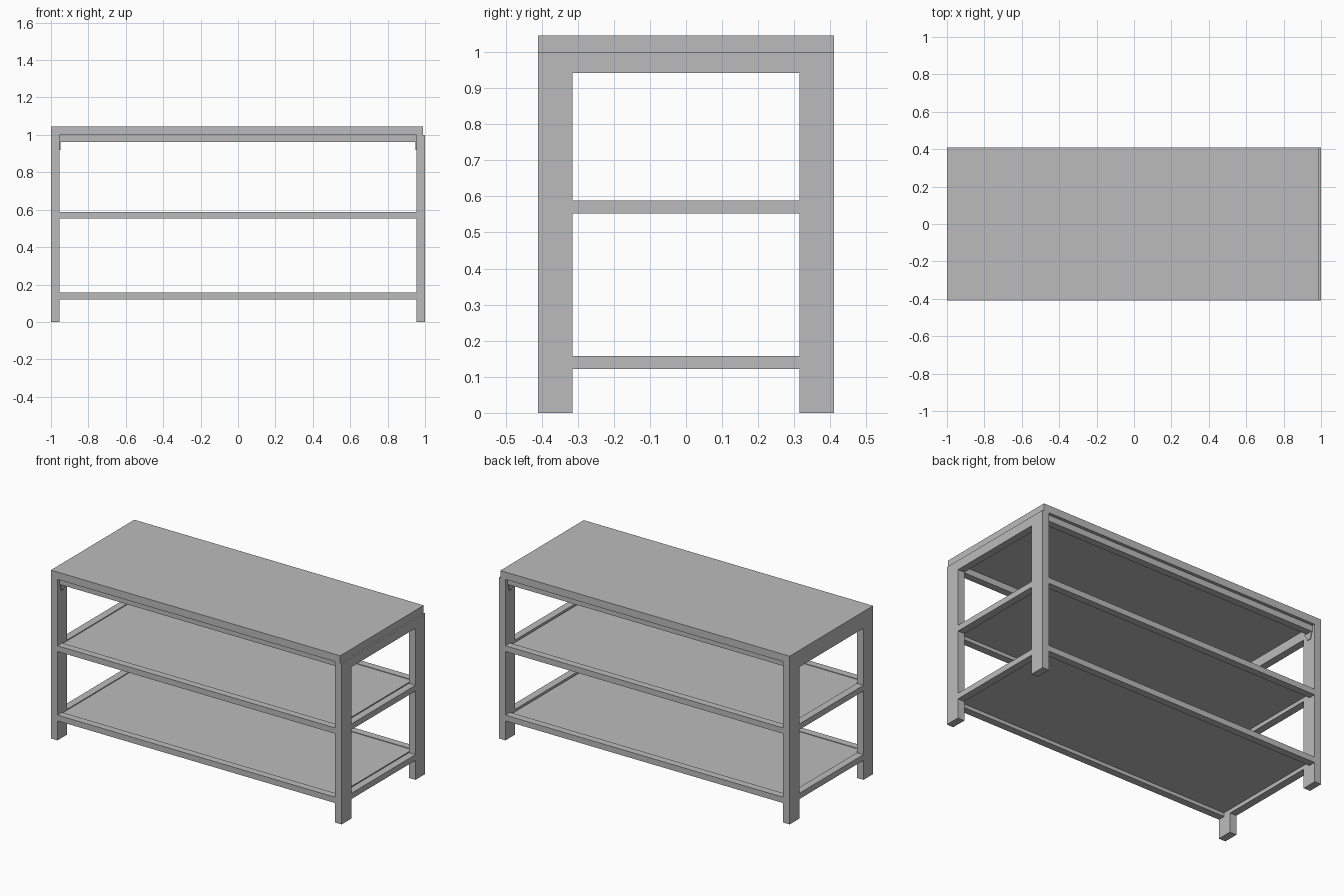
import bpy, bmesh

if "Cube" in bpy.data.objects:
    bpy.data.objects.remove(bpy.data.objects["Cube"])

grey = bpy.data.materials.new("grey_paint")
grey.diffuse_color = (0.5, 0.5, 0.5, 1)
grey.use_nodes = True
grey.node_tree.nodes["Principled BSDF"].inputs["Base Color"].default_value = grey.diffuse_color


def finish(name, bm):
    bmesh.ops.recalc_face_normals(bm, faces=bm.faces)
    mesh = bpy.data.meshes.new(name)
    bm.to_mesh(mesh)
    bm.free()
    mesh.materials.append(grey)
    bpy.context.collection.objects.link(bpy.data.objects.new(name, mesh))


def box(name, x, y, z):
    """Box from (min, max) pairs on each axis."""
    bm = bmesh.new()
    bmesh.ops.create_cube(bm, size=1)
    for v in bm.verts:
        v.co = [sum(r) / 2 + c * (r[1] - r[0]) for c, r in zip(v.co, (x, y, z))]
    finish(name, bm)


def span(sign, a, b):
    """Range a..b mirrored to the given side."""
    return tuple(sorted((sign * a, sign * b)))


def gusset(name, sx, sy):
    """Thin triangular plate on the inner face of a leg."""
    bm = bmesh.new()
    outline = [(0.325, 0.965), (0.39, 0.965), (0.375, 0.92), (0.355, 0.92)]
    face = bm.faces.new([bm.verts.new((sx * 0.956, sy * y, z)) for y, z in outline])
    ext = bmesh.ops.extrude_face_region(bm, geom=[face])["geom"]
    for v in ext:
        if isinstance(v, bmesh.types.BMVert):
            v.co.x = sx * 0.949
    finish(name, bm)


LEG_IN, LEG_Y, DEPTH = 0.954, 0.315, 0.41
SHELVES = {"lower": 0.157, "middle": 0.588}

# Table top, slightly short at the right end
box("table_top", (-1, 0.99), (-DEPTH, DEPTH), (1.0, 1.046))

for sx, side in ((-1, "left"), (1, "right")):
    # Legs with small corner plates
    for sy, end in ((-1, "front"), (1, "back")):
        box(f"{end}_{side}_leg", span(sx, LEG_IN, 1), span(sy, LEG_Y, DEPTH), (0, 1.0))
        gusset(f"{end}_{side}_gusset", sx, sy)
    # End rails
    box(f"{side}_top_rail", span(sx, LEG_IN, 1), (-LEG_Y, LEG_Y), (0.942, 1.0))
    for level, top in SHELVES.items():
        box(f"{side}_{level}_rail", span(sx, LEG_IN, 1), (-LEG_Y, LEG_Y), (top - 0.036, top))

# Long rails at front and back
for sy, end in ((-1, "front"), (1, "back")):
    box(f"{end}_top_rail", (-LEG_IN, LEG_IN), span(sy, 0.345, 0.39), (0.962, 1.0))
    for level, top in SHELVES.items():
        box(f"{end}_{level}_rail", (-LEG_IN, LEG_IN), span(sy, 0.365, DEPTH), (top - 0.036, top))

# Thin shelf panels, set just below the rail tops
for level, top in SHELVES.items():
    box(f"{level}_shelf", (-0.952, 0.942), (-0.366, 0.366), (top - 0.014, top - 0.004))
